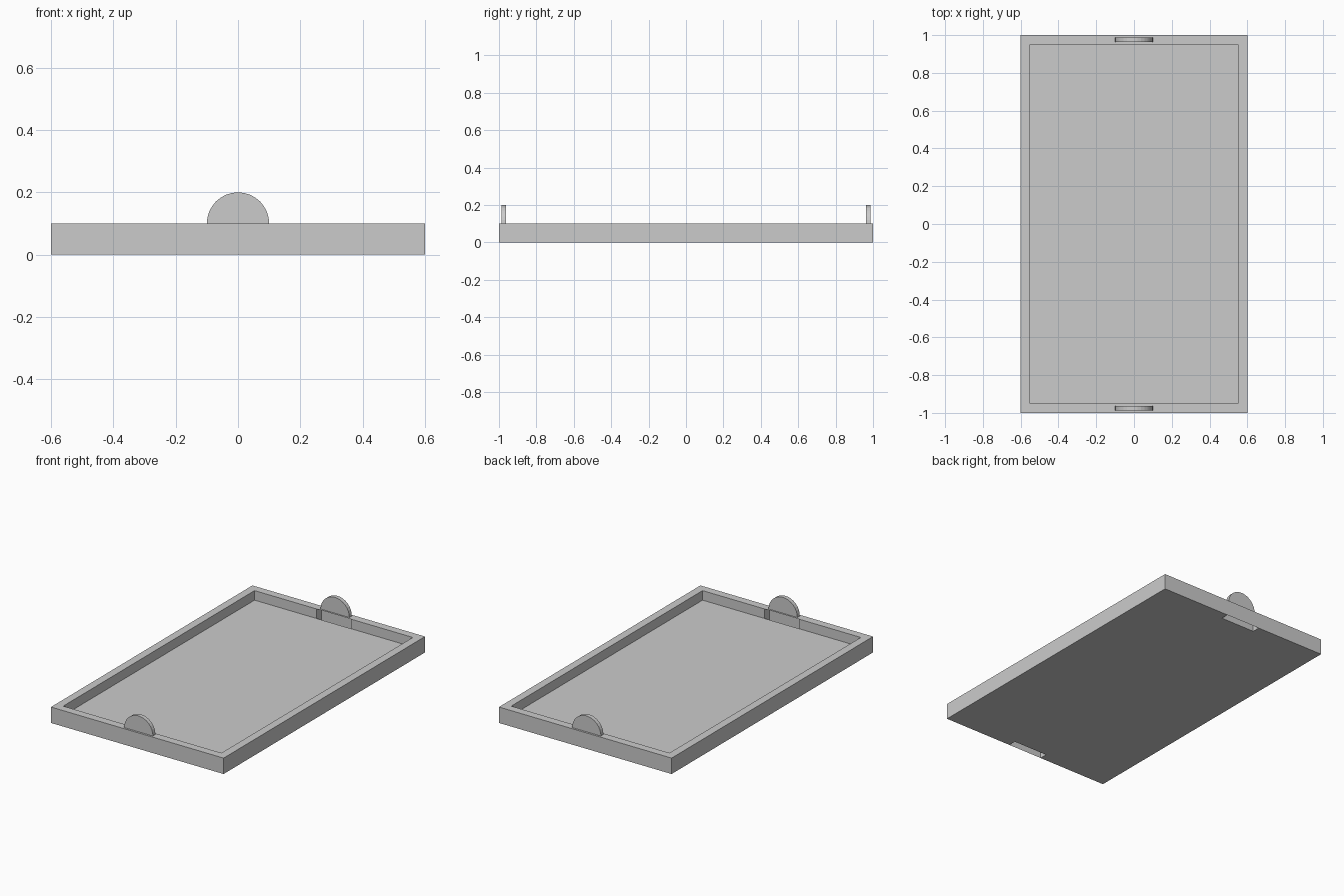
import bpy, bmesh, math

if "Cube" in bpy.data.objects:
    bpy.data.objects.remove(bpy.data.objects["Cube"])

W, L, H = 0.6, 1.0, 0.1      # half width, half length, height
T, FLOOR, SLOT = 0.05, 0.04, 0.12


def finish(name, bm):
    bmesh.ops.remove_doubles(bm, verts=bm.verts, dist=1e-5)
    mesh = bpy.data.meshes.new(name)
    bm.to_mesh(mesh)
    bm.free()
    obj = bpy.data.objects.new(name, mesh)
    bpy.context.collection.objects.link(obj)
    return obj


# Tray: rim and floor laid out as cells, hollow under each handle
xs = [-W, -W + T, -SLOT, SLOT, W - T, W]
ys = [-L, -L + T, L - T, L]
zs = [0, FLOOR, H]
edges = (xs, ys, zs)


def pocket(i, j, k):
    return i == 2 and j in (0, 2) and k in (0, 1)


def solid(i, j, k):
    if not (0 <= i < 5 and 0 <= j < 3 and 0 <= k < 2) or pocket(i, j, k):
        return False
    return k == 0 or i in (0, 4) or j in (0, 2)


bm = bmesh.new()
for i in range(5):
    for j in range(3):
        for k in range(2):
            cell = (i, j, k)
            for axis in range(3):
                for side in (0, 1):
                    near = list(cell)
                    near[axis] += 2 * side - 1
                    # thin outer wall and top remain over the hollows
                    skin = pocket(*cell) and ((axis == 1 and side == (j == 2) and j != 1)
                                              or (axis == 2 and side == 1 and k == 1))
                    if not skin and (not solid(*cell) or solid(*near)):
                        continue
                    a, b = (axis + 1) % 3, (axis + 2) % 3
                    quad = []
                    for da, db in ((0, 0), (1, 0), (1, 1), (0, 1)):
                        idx = list(cell)
                        idx[axis] += side
                        idx[a] += da
                        idx[b] += db
                        quad.append(bm.verts.new([edges[n][idx[n]] for n in range(3)]))
                    bm.faces.new(quad if side else quad[::-1])
finish("tray", bm)


# Half-round handles standing on the end rims
def handle(name, y):
    bm = bmesh.new()
    n = 16
    arc = [bm.verts.new((0.1 * math.cos(math.pi * s / n), y - 0.0125,
                         H + 0.1 * math.sin(math.pi * s / n))) for s in range(n + 1)]
    face = bm.faces.new(arc)
    ext = bmesh.ops.extrude_face_region(bm, geom=[face], use_keep_orig=True)
    bmesh.ops.translate(bm, vec=(0, 0.025, 0),
                        verts=[v for v in ext["geom"] if isinstance(v, bmesh.types.BMVert)])
    bmesh.ops.recalc_face_normals(bm, faces=bm.faces)
    finish(name, bm)


handle("front_handle", -0.975)
handle("back_handle", 0.975)
